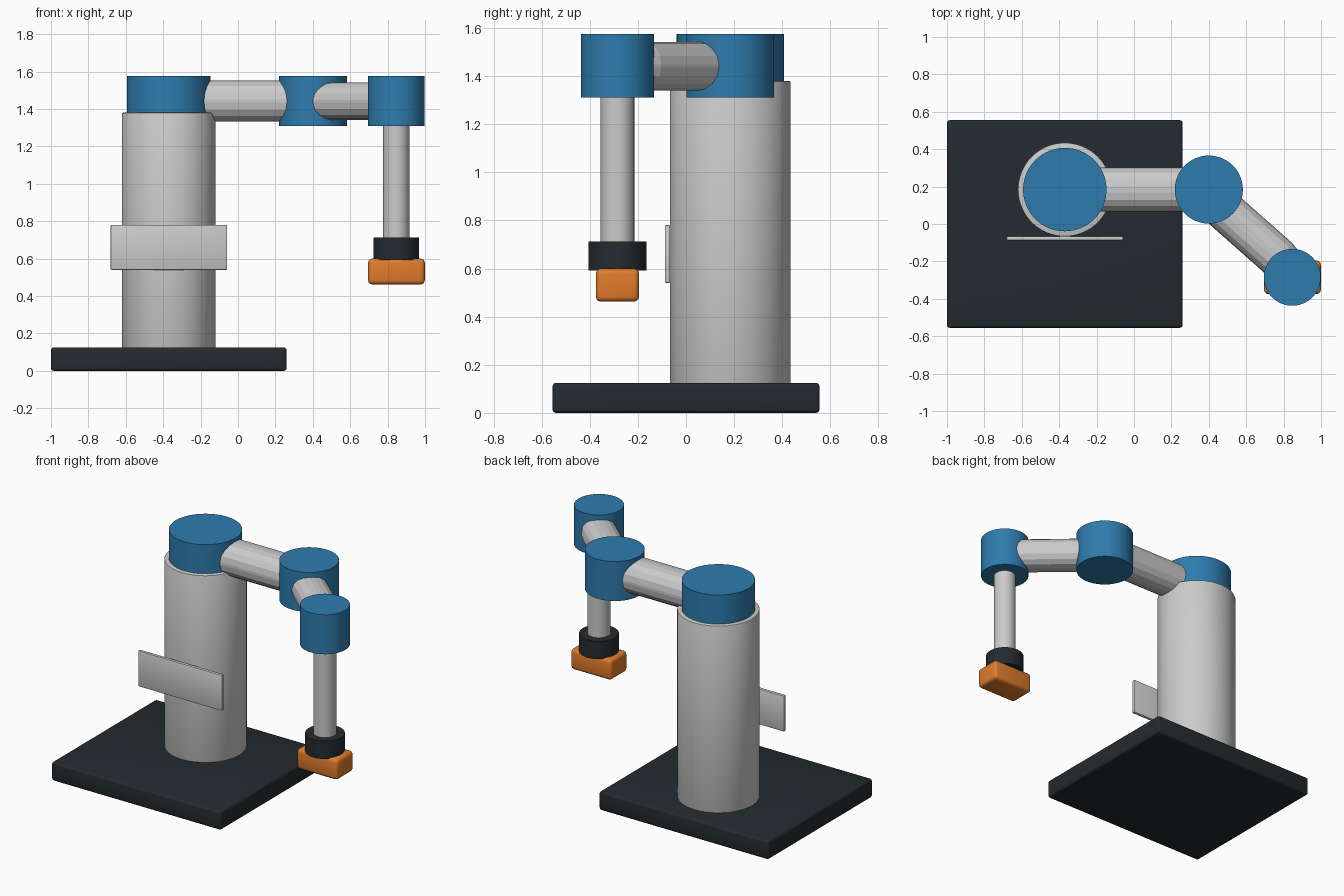
import bpy
from math import radians

if "Cube" in bpy.data.objects:
    bpy.data.objects.remove(bpy.data.objects["Cube"])


def material(name, rgb):
    m = bpy.data.materials.new(name)
    m.diffuse_color = (*rgb, 1)
    m.use_nodes = True
    m.node_tree.nodes["Principled BSDF"].inputs["Base Color"].default_value = m.diffuse_color
    return m


DARK = material("dark", (0.017, 0.024, 0.028))
BLUE = material("blue", (0.027, 0.2, 0.42))
ORANGE = material("orange", (0.75, 0.2, 0.025))


def finish(ob, name, mat, bevel, segments, smooth):
    ob.name = name
    if mat:
        ob.data.materials.append(mat)
    if bevel:
        mod = ob.modifiers.new("bevel", 'BEVEL')
        mod.width = bevel
        mod.segments = segments
        mod.limit_method = 'ANGLE'
        mod.angle_limit = radians(40)
        bpy.ops.object.modifier_apply(modifier=mod.name)
    if smooth:
        bpy.ops.object.shade_smooth_by_angle(angle=radians(smooth))
    return ob


def box(name, center, size, mat=None, bevel=0.0, segments=3, angle=0.0, smooth=35):
    bpy.ops.mesh.primitive_cube_add(size=1, location=center)
    ob = bpy.context.object
    ob.scale = size
    bpy.ops.object.transform_apply(location=False, rotation=False, scale=True)
    ob.rotation_euler.z = angle
    return finish(ob, name, mat, bevel, segments, smooth)


def post(name, xy, radius, z0, z1, mat=None, bevel=0.0):
    bpy.ops.mesh.primitive_cylinder_add(vertices=64, radius=radius, depth=z1 - z0,
                                        location=(*xy, (z0 + z1) / 2))
    return finish(bpy.context.object, name, mat, bevel, 2, 35)


shoulder = (-0.37, 0.184)
elbow = (0.40, 0.184)
wrist = (0.846, -0.285)

# Base and column
box("base_plate", (-0.37, 0, 0.0625), (1.26, 1.11, 0.125), DARK, 0.015)
post("column", shoulder, 0.251, 0.11, 1.38, None, 0.006)

# Blue joint housings
for name, xy, r in (("shoulder_joint", shoulder, 0.223),
                    ("elbow_joint", elbow, 0.182),
                    ("wrist_joint", wrist, 0.152)):
    post(name, xy, r, 1.31, 1.575, BLUE)

# Rounded arm links, faceted
box("upper_arm", (0.015, 0.184, 1.442), (0.74, 0.236, 0.22), None, 0.102, 4, smooth=0)
box("forearm", (0.622, -0.049, 1.441), (0.60, 0.218, 0.202), None, 0.095, 4,
    radians(-41.5), smooth=0)

# Vertical quill, collar and gripper
post("quill", wrist, 0.07, 0.65, 1.35)
post("collar", wrist, 0.121, 0.592, 0.712, DARK)
box("gripper", (0.847, -0.285, 0.531), (0.303, 0.18, 0.138), ORANGE, 0.022)

# Front panel on the column
box("front_panel", (-0.37, -0.077, 0.66), (0.623, 0.022, 0.24), None, 0.005, 2)
